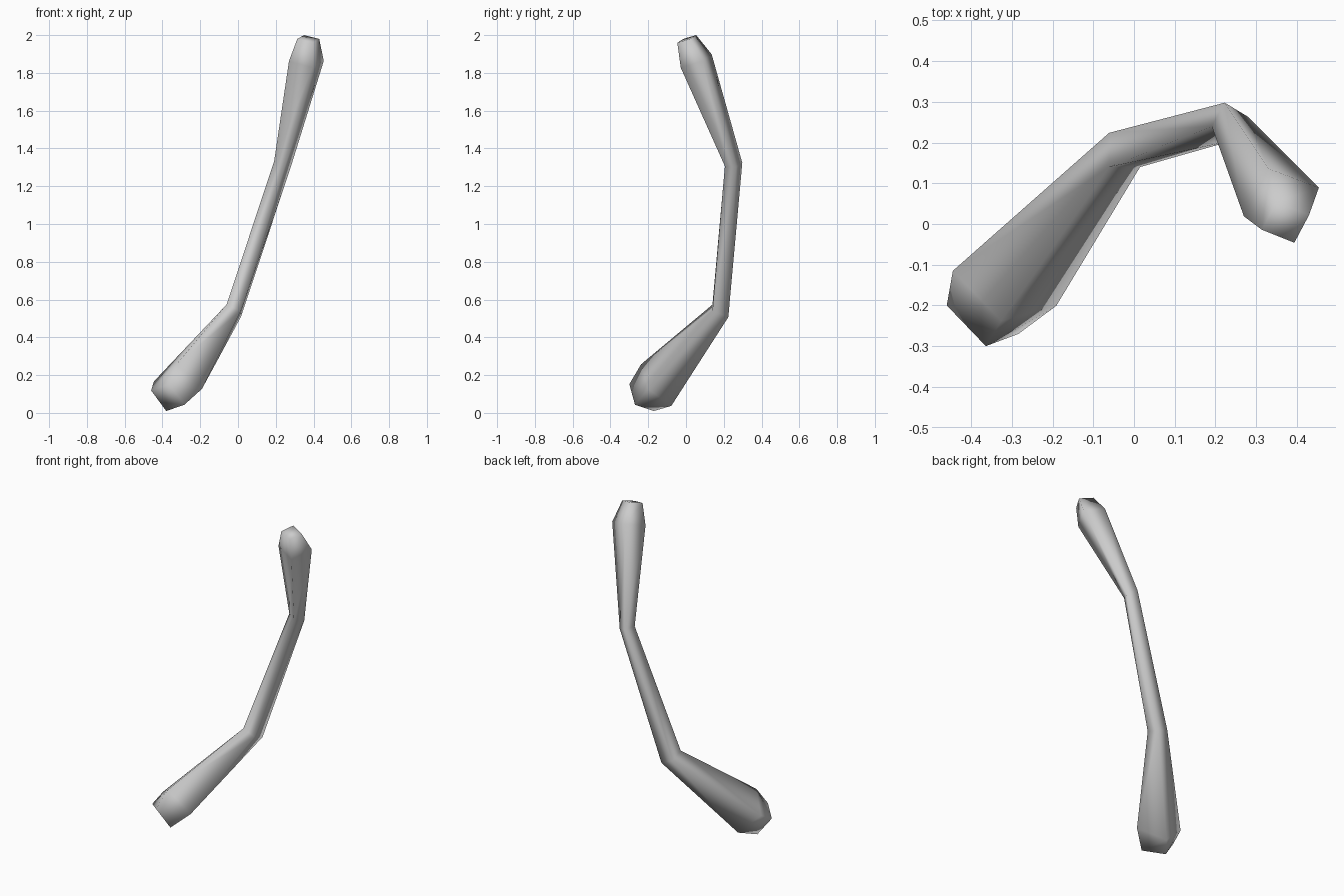
import bpy
import bmesh
from mathutils import Vector

cube = bpy.data.objects.get("Cube")
if cube:
    bpy.data.objects.remove(cube, do_unlink=True)

# One plain grey for the whole piece
grey = bpy.data.materials.new("grey")
grey.use_nodes = True
colour = (0.6, 0.6, 0.6, 1)
grey.diffuse_color = colour
grey.node_tree.nodes["Principled BSDF"].inputs["Base Color"].default_value = colour

# Four-sided sections from foot to head: centre, then the two half diagonals
sections = [
    ((-0.372, -0.235, 0.081), (-0.088, 0.035, 0.038), (0.008, -0.065, 0.071)),   # foot cap
    ((-0.318, -0.158, 0.147), (-0.127, 0.043, 0.02), (-0.008, -0.08, 0.11)),     # foot bulge
    ((-0.023, 0.182, 0.54), (-0.038, 0.042, 0.0), (-0.038, -0.042, 0.033)),      # lower bend
    ((0.235, 0.252, 1.315), (-0.012, 0.046, 0.009), (-0.044, -0.012, 0.015)),    # upper bend
    ((0.362, 0.054, 1.863), (-0.031, 0.082, 0.035), (-0.092, -0.035, 0.0)),      # head bulge
    ((0.372, 0.004, 1.98), (-0.022, 0.05, 0.02), (-0.058, -0.018, 0.0)),         # head cap
]

bm = bmesh.new()
rings = []
for centre, u, v in sections:
    c, u, v = Vector(centre), Vector(u), Vector(v)
    rings.append([bm.verts.new(c + d) for d in (u, v, -u, -v)])

# Skin neighbouring sections and close both ends
for low, high in zip(rings, rings[1:]):
    for i in range(4):
        j = (i + 1) % 4
        bm.faces.new((low[i], low[j], high[j], high[i]))
bm.faces.new(rings[0])
bm.faces.new(rings[-1])
bmesh.ops.recalc_face_normals(bm, faces=bm.faces[:])
for face in bm.faces:
    face.smooth = True

mesh = bpy.data.meshes.new("bent_limb")
bm.to_mesh(mesh)
bm.free()
mesh.materials.append(grey)
limb = bpy.data.objects.new("bent_limb", mesh)
bpy.context.collection.objects.link(limb)
